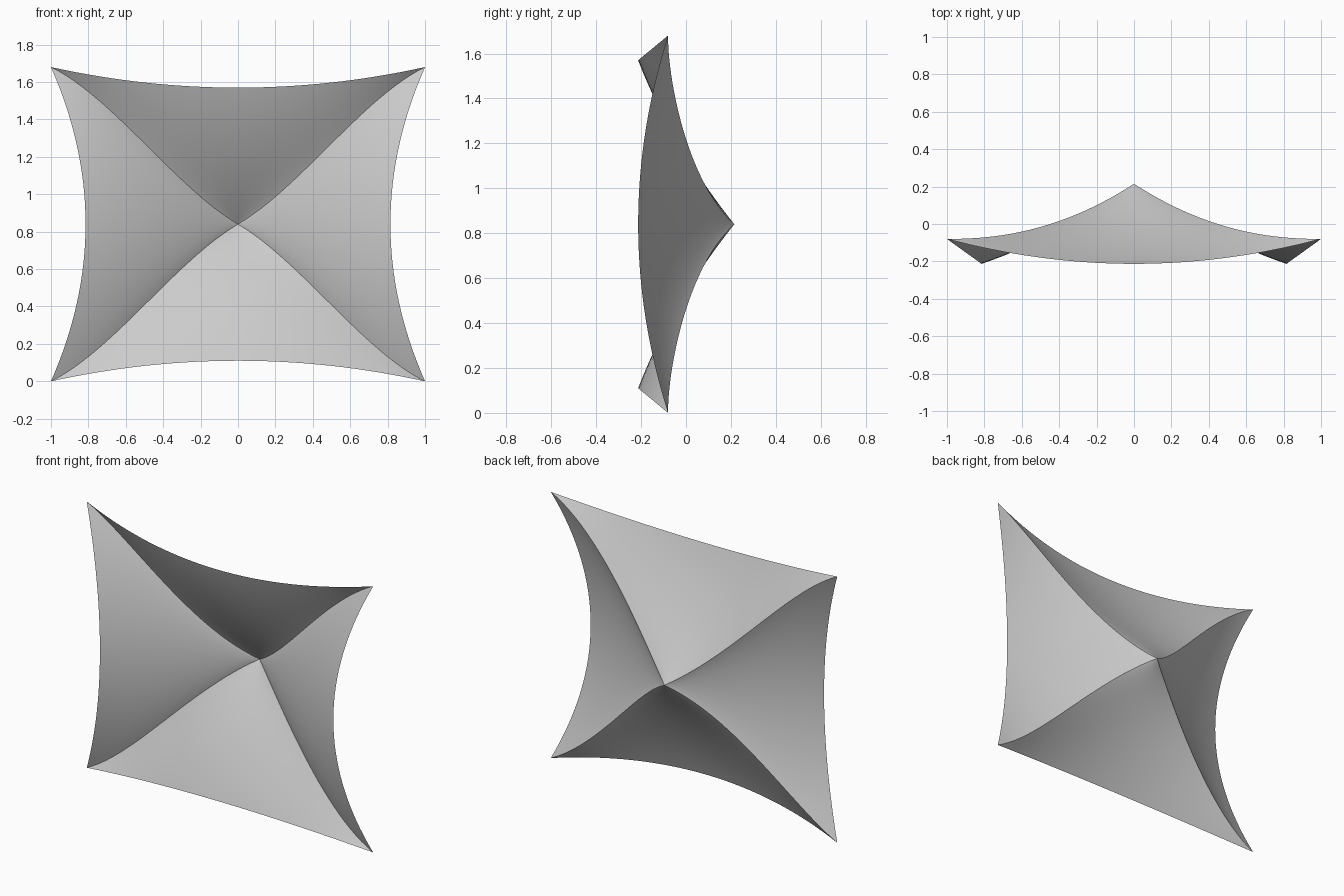
import bpy
import bmesh
from mathutils import Vector

cube = bpy.data.objects.get("Cube")
if cube:
    bpy.data.objects.remove(cube, do_unlink=True)

HALF_W, HALF_H = 1.0, 0.84      # corner distances from the centre
APEX_Y, EDGE_Y, CORNER_Y = 0.215, -0.213, -0.08
ROWS, COLS = 24, 32

fabric = bpy.data.materials.new("light_grey_fabric")
fabric.use_nodes = True
colour = (0.6, 0.6, 0.6, 1)
fabric.diffuse_color = colour
fabric.node_tree.nodes["Principled BSDF"].inputs["Base Color"].default_value = colour


def seam(u):
    """Seam from the apex to a corner, as x, y and height offset."""
    bend = 0.6 * u * (1 - u) * (u - 0.42)
    y = CORNER_Y + (APEX_Y - CORNER_Y) * (1 - u) ** 2.2
    return HALF_W * u, y, HALF_H * u + bend


def panel(name, reach, upright, sign):
    """Stretched panel; reach is the distance from apex to mid-edge."""
    bm = bmesh.new()

    def point(u, s):
        sx, sy, sz = seam(u)
        out, across = (sz, sx) if upright else (sx, sz)
        mid_y = APEX_Y + (EDGE_Y - APEX_Y) * (u + 0.35 * u * (1 - u))
        o = reach * u + (out - reach * u) * s * s
        y = mid_y + (sy - mid_y) * s * s
        x, z = (across * s, o * sign) if upright else (o * sign, across * s)
        return Vector((x, y, z + HALF_H))

    apex = bm.verts.new(point(0, 0))
    rows = [[bm.verts.new(point(r / ROWS, 2 * c / COLS - 1)) for c in range(COLS + 1)]
            for r in range(1, ROWS + 1)]
    for c in range(COLS):
        bm.faces.new((apex, rows[0][c], rows[0][c + 1]))
        for inner, outer in zip(rows, rows[1:]):
            bm.faces.new((inner[c], outer[c], outer[c + 1], inner[c + 1]))

    # Turn every panel to the front
    bm.normal_update()
    if sum(f.normal.y * f.calc_area() for f in bm.faces) > 0:
        bmesh.ops.reverse_faces(bm, faces=bm.faces)
    for f in bm.faces:
        f.smooth = True
    mesh = bpy.data.meshes.new(name)
    bm.to_mesh(mesh)
    bm.free()
    mesh.materials.append(fabric)
    bpy.context.collection.objects.link(bpy.data.objects.new(name, mesh))


# Four panels meeting at the rear apex
for name, reach, upright, sign in (("top_panel", 0.73, True, 1),
                                   ("bottom_panel", 0.73, True, -1),
                                   ("left_panel", 0.815, False, 1),
                                   ("right_panel", 0.815, False, -1)):
    panel(name, reach, upright, sign)
